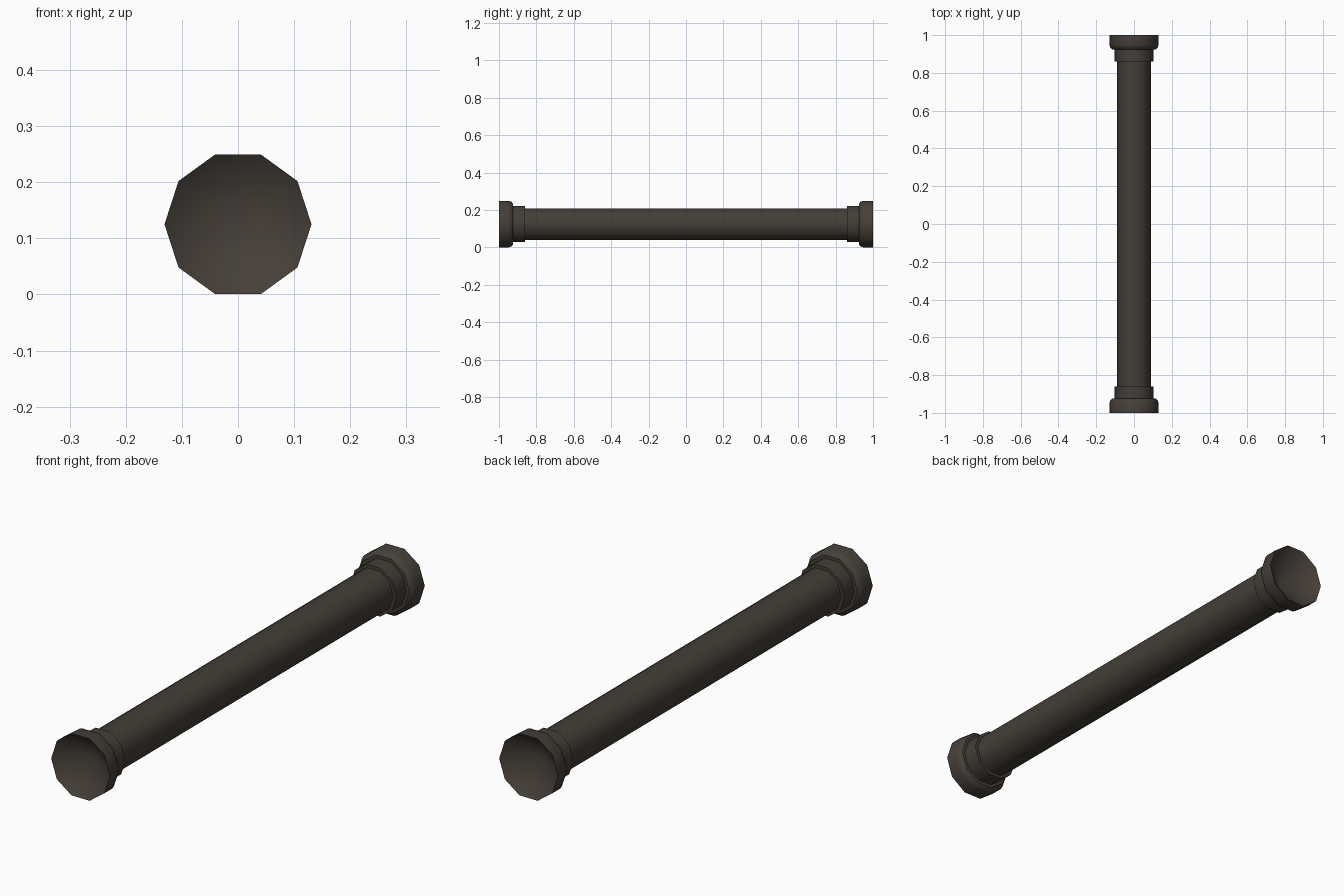
import bpy, bmesh, math

if "Cube" in bpy.data.objects:
    bpy.data.objects.remove(bpy.data.objects["Cube"])

SIDES = 10
AXIS_Z = 0.125


def material(name, rgb):
    m = bpy.data.materials.new(name)
    m.diffuse_color = (*rgb, 1)
    m.use_nodes = True
    m.node_tree.nodes["Principled BSDF"].inputs["Base Color"].default_value = m.diffuse_color
    return m


shaft_mat = material("dark olive brown", (0.056, 0.048, 0.038))
end_mat = material("dark warm brown", (0.061, 0.050, 0.041))


def lathe(name, profile, mat, flip=1):
    """Revolve (radius, y) points about the pipe axis; flip=-1 mirrors along y."""
    bm = bmesh.new()
    rings = []
    for r, y in profile:
        if r == 0:
            rings.append([bm.verts.new((0, y * flip, AXIS_Z))] * SIDES)
            continue
        angles = [2 * math.pi * i / SIDES for i in range(SIDES)]
        rings.append([bm.verts.new((r * math.cos(a), y * flip, AXIS_Z + r * math.sin(a)))
                      for a in angles])
    for a, b in zip(rings, rings[1:]):
        for i in range(SIDES):
            j = (i + 1) % SIDES
            quad = list(dict.fromkeys([a[i], a[j], b[j], b[i]]))
            # wind the faces outward on both ends
            bm.faces.new(quad if flip == -1 else quad[::-1])
    me = bpy.data.meshes.new(name)
    bm.to_mesh(me)
    bm.free()
    me.materials.append(mat)
    ob = bpy.data.objects.new(name, me)
    bpy.context.collection.objects.link(ob)
    bpy.ops.object.select_all(action='DESELECT')
    ob.select_set(True)
    bpy.context.view_layer.objects.active = ob
    bpy.ops.object.shade_smooth_by_angle(angle=math.radians(40))
    return ob


# long straight pipe
lathe("pipe_shaft", [(0.089, 0.86), (0.089, -0.86)], shaft_mat)

# collar and rounded flange, hollowed by a cone at each mouth
collar = [(0.089, -0.86), (0.102, -0.86), (0.102, -0.925)]
flange = [(0.102, -0.925), (0.115, -0.925), (0.126, -0.934), (0.131, -0.95),
          (0.131, -1.0), (0, -0.9)]
for side, flip in (("front", 1), ("back", -1)):
    lathe(side + "_collar", collar, shaft_mat, flip)
    lathe(side + "_flange", flange, end_mat, flip)
